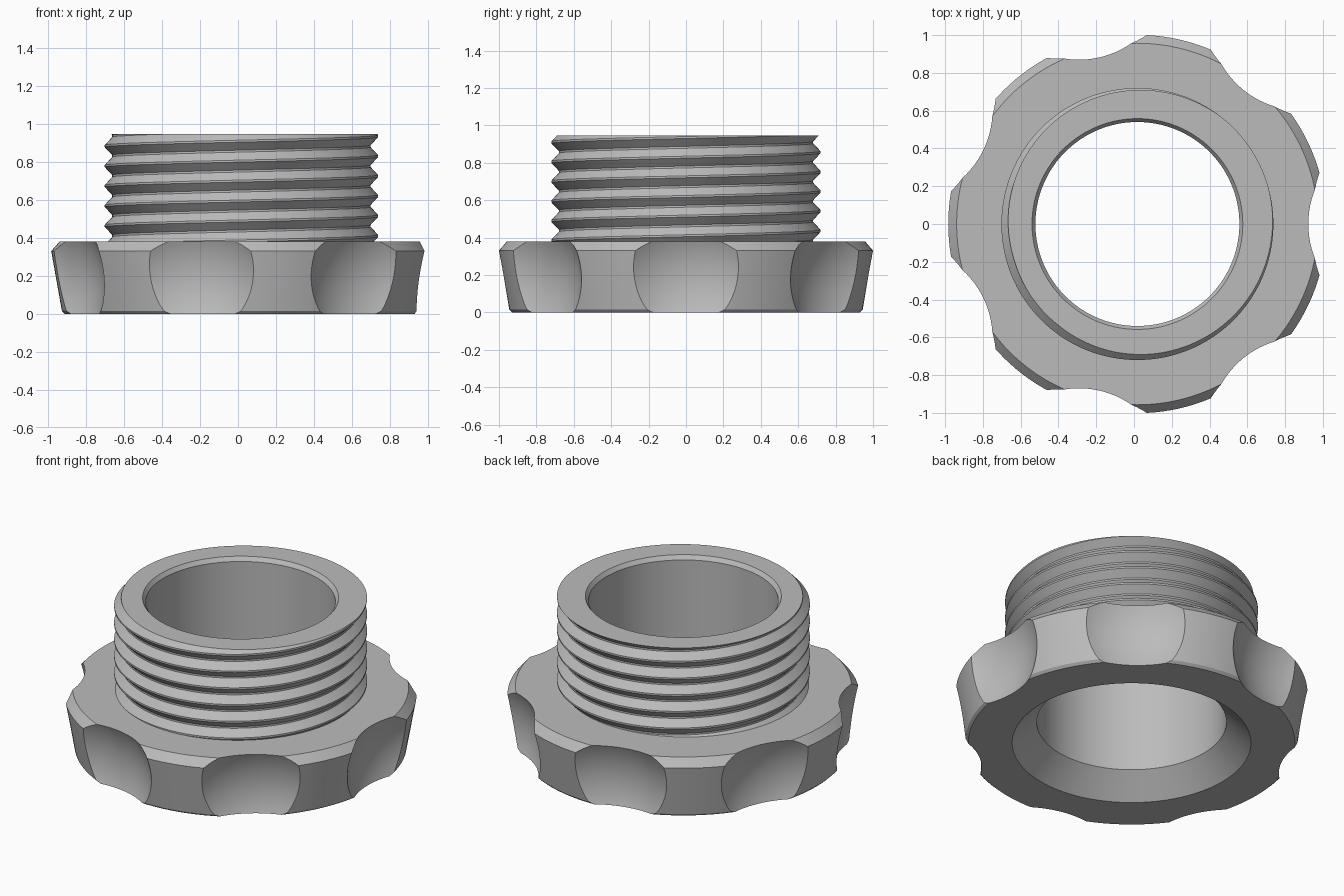
import bpy
import bmesh
from math import sin, cos, pi, floor

cube = bpy.data.objects.get("Cube")
if cube:
    bpy.data.objects.remove(cube, do_unlink=True)

CX = 0.018            # axis of the fitting
SEGMENTS = 144
TOP, FLANGE_TOP = 0.945, 0.38
BORE = 0.54
ROOT, CREST, PITCH = 0.68, 0.72, 0.105
CREST_START = 0.41    # height of a crest on the +x side

grey = bpy.data.materials.new("grey_plastic")
grey.use_nodes = True
colour = (0.5, 0.5, 0.5, 1)
grey.diffuse_color = colour
grey.node_tree.nodes["Principled BSDF"].inputs["Base Color"].default_value = colour


def sweep(name, column, closed=False):
    """Join the (radius, height) columns given for each angle into a surface."""
    bm = bmesh.new()
    cols = []
    for i in range(SEGMENTS + 1):
        a = 2 * pi * i / SEGMENTS
        cols.append([bm.verts.new((CX + r * cos(a), r * sin(a), z))
                     for r, z in column(i / SEGMENTS)])
    for a, b in zip(cols, cols[1:]):
        n = len(a)
        for j in range(n if closed else n - 1):
            k = (j + 1) % n
            bm.faces.new((a[j], b[j], b[k], a[k]))
    bmesh.ops.remove_doubles(bm, verts=bm.verts, dist=1e-5)
    bmesh.ops.dissolve_degenerate(bm, edges=bm.edges, dist=1e-5)
    bmesh.ops.recalc_face_normals(bm, faces=bm.faces)
    mesh = bpy.data.meshes.new(name)
    bm.to_mesh(mesh)
    bm.free()
    obj = bpy.data.objects.new(name, mesh)
    bpy.context.collection.objects.link(obj)
    mesh.materials.append(grey)
    return obj


def activate(obj):
    bpy.ops.object.select_all(action='DESELECT')
    obj.select_set(True)
    bpy.context.view_layer.objects.active = obj


def smooth(obj):
    activate(obj)
    bpy.ops.object.shade_smooth_by_angle(angle=0.4)


# Scalloped flange: turned ring with a drafted rim and a countersunk underside
ring = [(0.68, 0), (0.93, 0), (0.945, 0.015), (1.0013, 0.33),
        (0.957, FLANGE_TOP), (BORE, FLANGE_TOP), (BORE, 0.135)]
flange = sweep("grip_flange", lambda t: ring, closed=True)

# Seven round finger scallops cut from the rim
for i in range(7):
    a = 2 * pi * i / 7
    bpy.ops.mesh.primitive_uv_sphere_add(
        segments=96, ring_count=64, radius=0.533,
        location=(CX + 1.39 * cos(a), 1.39 * sin(a), 0.16), rotation=(0, 0, a))
    cutter = bpy.context.object
    cutter.name = "scallop_cutter"
    cutter.hide_render = True
    cutter.data.materials.append(grey)
    mod = flange.modifiers.new("scallop", 'BOOLEAN')
    mod.operation = 'DIFFERENCE'
    mod.solver = 'EXACT'
    mod.object = cutter
    activate(flange)
    bpy.ops.object.modifier_apply(modifier=mod.name)
    bpy.data.objects.remove(cutter, do_unlink=True)
smooth(flange)

# Threaded neck: single right-hand helix, flat rim, chamfered bore
FLAT = 0.05           # half width of crest and root flats, in pitches


def thread_radius(z, t):
    u = (z - CREST_START) / PITCH - t
    d = abs(u - floor(u + 0.5))          # distance from the nearest crest
    k = min(max((d - FLAT) / (0.5 - 2 * FLAT), 0), 1)
    return CREST + (ROOT - CREST) * k


def neck_column(t):
    points = []
    for turn in range(-3, 8):
        for u in (-0.5 + FLAT, -FLAT, FLAT, 0.5 - FLAT):
            z = CREST_START + PITCH * (turn + t + u)
            z = min(max(z, FLANGE_TOP - 0.01), TOP)
            points.append((thread_radius(z, t), z))
    return points + [(0.558, TOP), (BORE, TOP - 0.025), (BORE, FLANGE_TOP)]


smooth(sweep("threaded_neck", neck_column))
